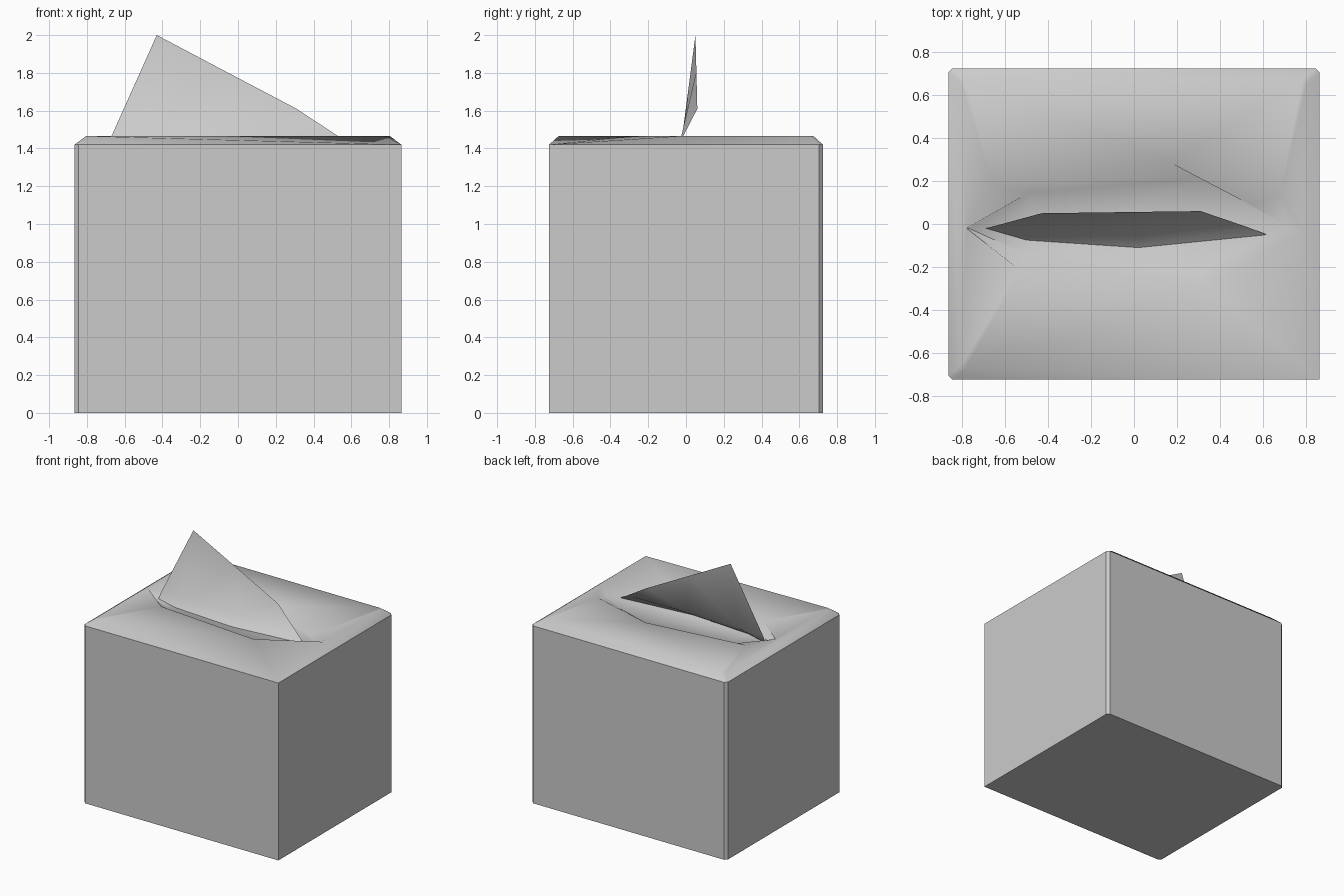
import bpy
import bmesh
from math import radians

cube = bpy.data.objects.get("Cube")
if cube:
    bpy.data.objects.remove(cube, do_unlink=True)

grey = bpy.data.materials.new("light_grey")
grey.use_nodes = True
grey.diffuse_color = (0.6, 0.6, 0.6, 1)
grey.node_tree.nodes["Principled BSDF"].inputs["Base Color"].default_value = (0.6, 0.6, 0.6, 1)

X, Y, TOP, EDGE, FLOOR = 0.865, 0.725, 1.465, 1.42, 1.41


def ring(bm, points, z):
    return [bm.verts.new((x, y, z)) for x, y in points]


def bridge(bm, low, high):
    n = len(low)
    for i in range(n):
        j = (i + 1) % n
        corners = dict.fromkeys((low[i], low[j], high[j], high[i]))
        bm.faces.new(list(corners))


def loop_edges(bm, loop):
    pairs = zip(loop, loop[1:] + loop[:1])
    return [bm.edges.get(p) or bm.edges.new(p) for p in pairs]


def finish(bm, name, angle):
    mesh = bpy.data.meshes.new(name)
    bm.to_mesh(mesh)
    bm.free()
    mesh.materials.append(grey)
    obj = bpy.data.objects.new(name, mesh)
    bpy.context.collection.objects.link(obj)
    bpy.ops.object.select_all(action="DESELECT")
    obj.select_set(True)
    bpy.context.view_layer.objects.active = obj
    bpy.ops.object.shade_smooth_by_angle(angle=radians(angle))


# Box: three chamfered corners and one sharp corner at the front left
def outline(dx, dy, c):
    x, y = X - dx, Y - dy
    return [(X, -Y), (x, y - c), (x - c, y), (c - x, y),
            (-x, y - c), (-x, c - y), (c - x, -y)]


bm = bmesh.new()
base = ring(bm, outline(0, 0, 0.02), 0)
shoulder = ring(bm, outline(0, 0, 0.02), EDGE)
# The top slopes straight down to the sharp corner
crown = [shoulder[0]] + ring(bm, outline(0.06, 0.05, 0.02)[1:], TOP)
bm.faces.new(base[::-1])
bridge(bm, base, shoulder)
bridge(bm, shoulder, crown)

# Sunken opening in the top
rim = ring(bm, [(-.78, -.02), (-.53, -.215), (.34, -.29), (.78, -.04),
                (.68, .14), (.16, .29), (-.66, .19)], TOP)
sunk = ring(bm, [(-.77, -.02), (-.49, -.145), (.3, -.215), (.7, 0),
                 (.55, .085), (.31, .215), (-.49, .145)], FLOOR)
bmesh.ops.triangle_fill(bm, use_beauty=True, normal=(0, 0, 1),
                        edges=loop_edges(bm, crown) + loop_edges(bm, rim))
bridge(bm, sunk, rim)
bm.faces.new(sunk)
bmesh.ops.recalc_face_normals(bm, faces=bm.faces)
finish(bm, "tissue_box", 40)

# Tissue: one leaning sheet that flares at the foot
bm = bmesh.new()
rows = [
    [(-.69, -.02, FLOOR), (-.5, -.075, FLOOR), (.02, -.11, FLOOR), (.62, -.05, FLOOR)],
    [(-.67, -.015, TOP), (-.45, -.02, TOP), (.02, -.025, TOP), (.53, -.015, TOP)],
    [(-.43, .05, 2), (-.07, .055, 1.81), (.31, .06, 1.61)],
]
foot, waist, peak = [[bm.verts.new(p) for p in row] for row in rows]
for i in range(3):
    bm.faces.new((foot[i], foot[i + 1], waist[i + 1], waist[i]))
for face in ((waist[0], waist[1], peak[0]), (waist[1], waist[2], peak[1], peak[0]),
             (waist[2], waist[3], peak[2], peak[1])):
    bm.faces.new(face)
finish(bm, "tissue", 40)
